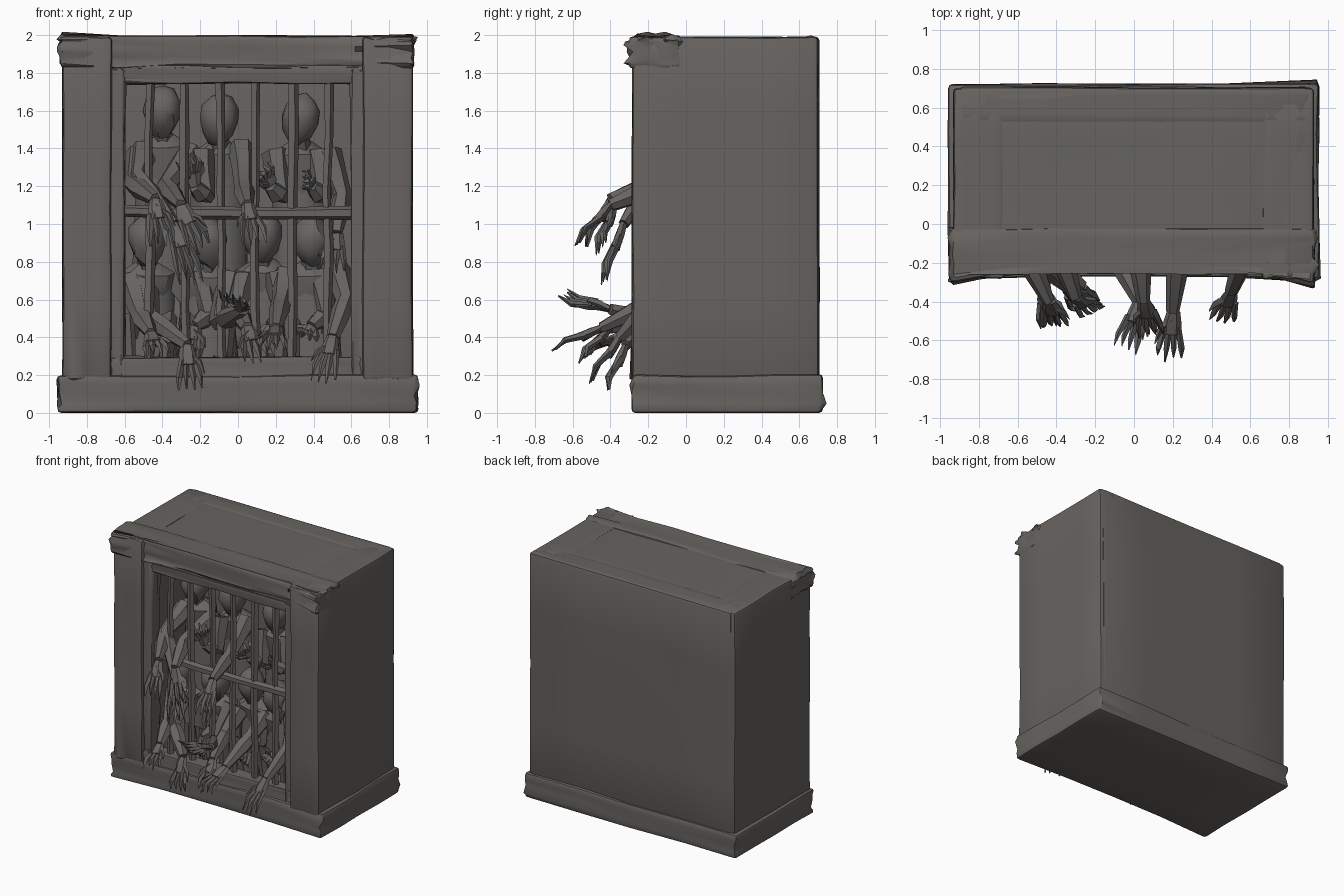
import bpy, bmesh, math, random
from mathutils import Vector, Matrix

if "Cube" in bpy.data.objects:
    bpy.data.objects.remove(bpy.data.objects["Cube"])
random.seed(4)

def material(name, col):
    m = bpy.data.materials.new(name)
    m.diffuse_color = (*col, 1)
    m.use_nodes = True
    m.node_tree.nodes["Principled BSDF"].inputs["Base Color"].default_value = m.diffuse_color
    return m

STONE = material("grey stone", (0.135, 0.126, 0.117))

def finish(name, bm, angle=0.7):
    bmesh.ops.recalc_face_normals(bm, faces=bm.faces[:])
    for f in bm.faces:
        f.smooth = True
    for e in bm.edges:
        e.smooth = len(e.link_faces) == 2 and e.calc_face_angle(0) < angle
    me = bpy.data.meshes.new(name)
    bm.to_mesh(me)
    bm.free()
    me.materials.append(STONE)
    ob = bpy.data.objects.new(name, me)
    bpy.context.collection.objects.link(ob)
    return ob

def roughen(bm, amount):
    for v in bm.verts:
        v.co += Vector([random.uniform(-amount, amount) for _ in range(3)])

def block(name, x0, x1, y0, y1, z0, z1, jit=0.006, bev=0.02, cuts=3, bow=0):
    """Weathered stone or timber block; bow recesses the middle of the front."""
    bm = bmesh.new()
    bmesh.ops.create_cube(bm, size=1)
    bmesh.ops.subdivide_edges(bm, edges=bm.edges[:], cuts=cuts, use_grid_fill=True)
    for v in bm.verts:
        c = v.co + Vector((.5, .5, .5))
        v.co = Vector((x0 + c.x * (x1 - x0), y0 + c.y * (y1 - y0), z0 + c.z * (z1 - z0)))
        if c.y < .01 and abs(v.co.x) < .64:
            v.co.y += bow
    roughen(bm, jit)
    for v in bm.verts:
        v.co.z = min(2, max(0, v.co.z))
    sharp = [e for e in bm.edges if e.calc_face_angle(0) > 1]
    bmesh.ops.bevel(bm, geom=sharp, offset=bev, segments=2, profile=0.5, affect='EDGES')
    return finish(name, bm)

def tube(bm, pts, radii, sides=6, squash=1.0):
    """Tapered tube along a path; squash flattens it front to back."""
    pts = [Vector(p) for p in pts]
    rings = []
    for i, p in enumerate(pts):
        d = (pts[min(i + 1, len(pts) - 1)] - pts[max(i - 1, 0)]).normalized()
        ref = Vector((1, 0, 0)) if abs(d.x) < 0.9 else Vector((0, 0, 1))
        b = d.cross(ref).normalized()
        a = b.cross(d)
        rings.append([bm.verts.new(p + radii[i] * (a * math.cos(t) + b * squash * math.sin(t)))
                      for t in (2 * math.pi * k / sides for k in range(sides))])
    for r, s in zip(rings, rings[1:]):
        for k in range(sides):
            j = (k + 1) % sides
            bm.faces.new((r[k], r[j], s[j], s[k]))
    bm.faces.new(rings[0][::-1])
    bm.faces.new(rings[-1])

def arm(name, shoulder, elbow, wrist, tip):
    """Gaunt arm ending in a clawing hand with four fingers and a thumb."""
    s, e, w, t = map(Vector, (shoulder, elbow, wrist, tip))
    bm = bmesh.new()
    tube(bm, [s, s.lerp(e, .5), e, e.lerp(w, .35), w], [.075, .062, .05, .055, .034], 6)
    d = t - w
    side = d.cross(Vector((0, -.6, .8))).normalized()
    if side.x < 0:
        side = -side
    up = side.cross(d).normalized()
    if up.y > 0:
        up = -up
    palm = w + d * .42
    tube(bm, [w, w + d * .2, palm], [.034, .046, .05], 6, .55)
    for k in range(4):                      # fingers
        o = side * (k - 1.5)
        tube(bm, [palm - d * .1 + o * .024, w + d * .7 + o * .038 + up * .022,
                  w + d * random.uniform(.88, 1.05) + o * .042], [.018, .015, .003], 4)
    sg = -1 if t.x > 0 else 1               # thumb
    tube(bm, [w + d * .15, w + d * .38 + side * sg * .06 + up * .01,
              w + d * .62 + side * sg * .08 + up * .02], [.02, .016, .003], 4)
    roughen(bm, .004)
    return finish(name, bm, 0.6)

def figure(name, x, y, floor, shoulder, head, crouch=False):
    """Thin prisoner: torso, neck, long head, legs and ragged cloth."""
    bm = bmesh.new()
    h = shoulder - (floor + (.12 if crouch else .5))
    hip = shoulder - h
    tube(bm, [(x, y + .08, hip), (x, y + .07, hip + h * .35), (x, y + .03, hip + h * .75),
              (x, y + .02, shoulder), (x, y, shoulder + .06)],
         [.11, .09, .135, .15, .05], 8, .65)
    tube(bm, [(x, y + .01, shoulder), (x, y - .03, head - .08)], [.06, .05], 6)
    m = Matrix.Translation((x, y - .04, head)) @ Matrix.Rotation(random.uniform(-.25, .25), 4, 'Y')
    vs = bmesh.ops.create_icosphere(bm, subdivisions=2, radius=1)['verts']
    for v in vs:                            # narrow jaw, wide skull
        n = .72 + .28 * min(1, max(0, v.co.z + .9))
        v.co = m @ Vector((v.co.x * .108 * n, v.co.y * .115 * n, v.co.z * .145))
    for sg in (-1, 1):
        hx = x + sg * .06
        if crouch:
            path = [(hx, y + .08, hip), (hx + sg * .05, y - .1, floor + .3), (hx + sg * .03, y - .06, floor + .02)]
        else:
            path = [(hx, y + .08, hip), (hx + sg * .02, y, floor + .3), (hx, y + .06, floor)]
        tube(bm, path, [.07, .05, .035], 5)
    n = 14                                  # torn cloth hem
    top, low = [], []
    for k in range(n):
        a = 2 * math.pi * k / n
        c, s = math.cos(a), math.sin(a)
        top.append(bm.verts.new((x + .14 * c, y + .05 + .1 * s, shoulder - .08)))
        low.append(bm.verts.new((x + .16 * c, y + .06 + .12 * s,
                                 hip - (.0 if k % 2 else .16) + random.uniform(-.05, .05))))
    for k in range(n):
        j = (k + 1) % n
        bm.faces.new((top[k], top[j], low[j], low[k]))
    roughen(bm, .007)
    return finish(name, bm, 0.6)

# Stone cell shell
block("base_slab", -.955, .95, -.285, .72, 0, .2, bow=.015)
block("roof_slab", -.91, .905, -.22, .69, 1.8, 1.985, .004)
block("lintel", -.94, .93, -.305, -.02, 1.825, 1.995, .006, cuts=5, bow=.06)
block("left_wall", -.93, -.67, -.28, .7, .17, 1.99, .004)
block("right_wall", .66, .925, -.285, .7, .17, 1.99, .004)
block("back_wall", -.9, .9, .52, .705, .15, 1.99, .004)

# Window frame and bars
block("frame_left", -.69, -.6, -.255, -.14, .18, 1.82, .006, .01)
block("frame_right", .6, .69, -.255, -.14, .18, 1.82, .006, .01)
block("frame_top", -.67, .67, -.245, -.14, 1.745, 1.84, .006, .01)
block("frame_bottom", -.67, .67, -.255, -.14, .17, .295, .006, .01)
for i, x in enumerate((-.47, -.28, -.095, .095, .285, .475)):
    bm = bmesh.new()
    pts = [(x + random.uniform(-.01, .01), -.19 + random.uniform(-.006, .006), .25 + 1.53 * k / 5)
           for k in range(6)]
    tube(bm, pts, [random.uniform(.022, .031) for _ in pts], 5)
    finish("upright_bar_%d" % (i + 1), bm)
bm = bmesh.new()
tube(bm, [(-.63, -.2, 1.07), (-.2, -.21, 1.06), (.2, -.205, 1.055), (.65, -.2, 1.06)], [.03, .035, .032, .038], 6)
finish("cross_bar", bm)

# Prisoners crowding behind the bars
for i, (x, y, z) in enumerate([(-.4, .06, 1.59), (-.1, .12, 1.55), (.33, .06, 1.55)]):
    figure("standing_prisoner_%d" % (i + 1), x, y, .2, z - .17, z)
for i, (x, y, z) in enumerate([(-.48, .0, .91), (-.16, -.01, .9), (.13, .03, .93), (.39, -.01, .91)]):
    figure("crouching_prisoner_%d" % (i + 1), x, y, .2, z - .17, z, True)

# Reaching arms: shoulder, elbow, wrist, fingertip
ARMS = [
    ((-.5, .06, 1.38), (-.53, -.16, 1.25), (-.34, -.33, 1.0), (-.25, -.43, .7)),
    ((-.53, .06, 1.36), (-.56, -.15, 1.22), (-.44, -.4, 1.13), (-.4, -.53, .88)),
    ((-.25, .08, 1.38), (-.38, -.15, 1.2), (-.3, -.38, 1.1), (-.2, -.45, .86)),
    ((.02, .1, 1.4), (.03, -.15, 1.2), (.05, -.4, 1.1), (.09, -.57, .9)),
    ((-.05, 0, .72), (-.1, -.14, .48), (.03, -.4, .55), (-.05, -.66, .64)),
    ((.25, 0, .72), (.23, -.15, .6), (.2, -.45, .45), (.18, -.71, .33)),
    ((.02, 0, .7), (-.01, -.15, .55), (.05, -.4, .45), (.1, -.56, .27)),
    ((-.5, 0, .7), (-.46, -.16, .5), (-.27, -.32, .36), (-.25, -.42, .1)),
    ((-.57, 0, .7), (-.52, -.15, .52), (-.46, -.35, .42), (-.42, -.52, .3)),
    ((.52, 0, .76), (.57, -.17, .6), (.5, -.35, .4), (.45, -.5, .17)),
]
for i, a in enumerate(ARMS):
    arm("reaching_arm_%d" % (i + 1), *a)
# Shoulders and upper arm hanging at the right
arm("hanging_arm", (.48, .06, 1.38), (.55, .0, 1.15), (.52, -.1, .95), (.5, -.14, .74))
# Arms held inside the bars
for i, x in enumerate((-.2, .2, .42)):
    arm("inner_arm_%d" % (i + 1), (x, .06, 1.38), (x + .03, -.02, 1.14), (x - .03, -.1, 1.2), (x - .08, -.13, 1.36 - .06 * i))
    arm("low_inner_arm_%d" % (i + 1), (x, .0, .74), (x + .05, -.06, .52), (x - .03, -.12, .46), (x - .06, -.14, .29 + .05 * i))
